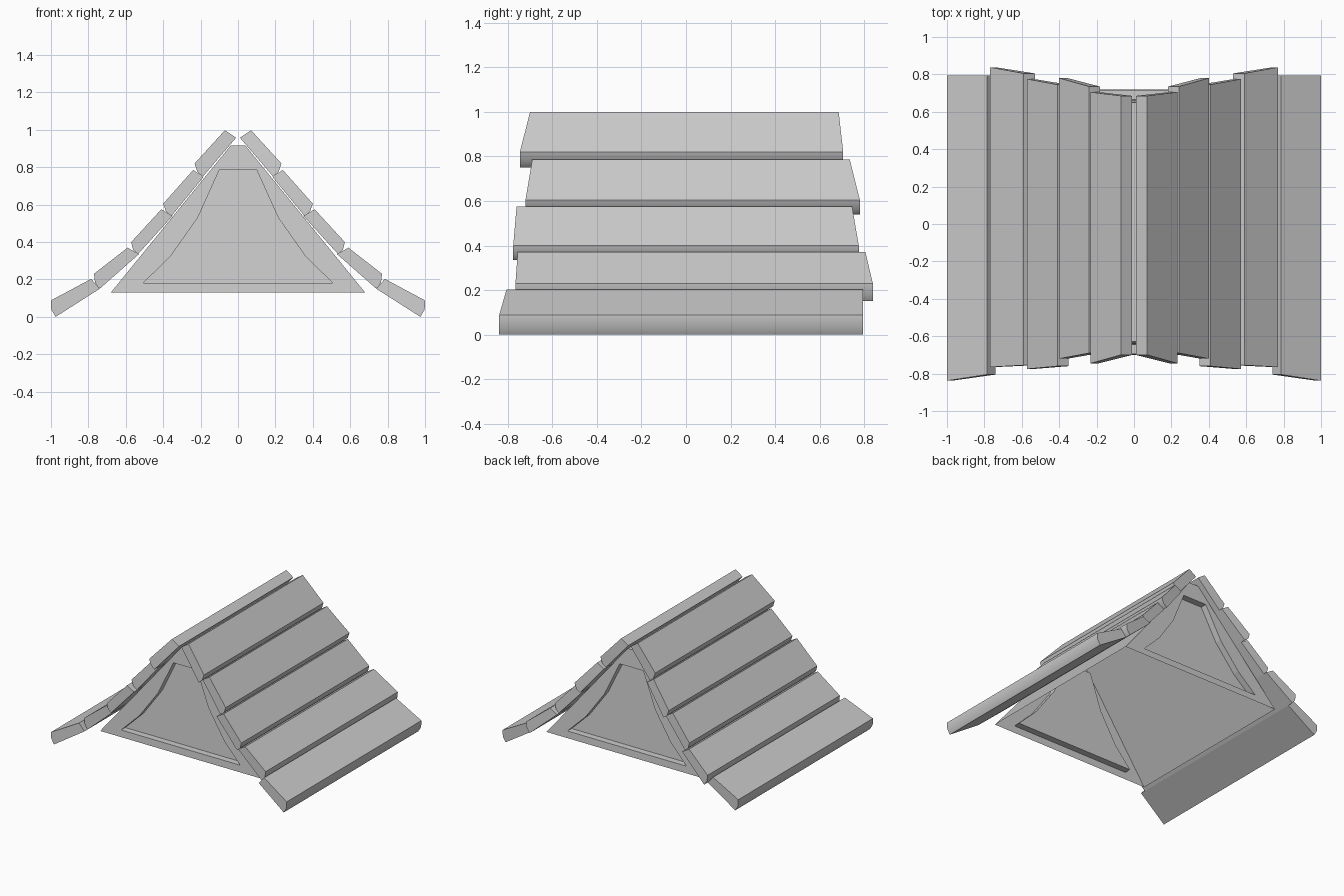
import bpy, bmesh
from math import radians
from mathutils import Vector

if "Cube" in bpy.data.objects:
    bpy.data.objects.remove(bpy.data.objects["Cube"])


def make_object(name, verts, faces, smooth=False):
    mesh = bpy.data.meshes.new(name)
    mesh.from_pydata(verts, [], faces)
    bm = bmesh.new()
    bm.from_mesh(mesh)
    bmesh.ops.recalc_face_normals(bm, faces=bm.faces)
    bm.to_mesh(mesh)
    bm.free()
    obj = bpy.data.objects.new(name, mesh)
    bpy.context.collection.objects.link(obj)
    if smooth:
        bpy.ops.object.select_all(action='DESELECT')
        obj.select_set(True)
        bpy.context.view_layer.objects.active = obj
        bpy.ops.object.shade_smooth_by_angle(angle=radians(46))
    return obj


# Roof planks: x,z of outer top, outer bottom, inner bottom, inner top;
# then front/back y at the upper edge and at the lower edge
PLANKS = [
    ([(.07, .998), (.232, .82), (.188, .75), (.01, .958)], (-.70, .685), (-.745, .705)),
    ([(.24, .785), (.40, .605), (.355, .54), (.183, .75)], (-.69, .735), (-.72, .78)),
    ([(.41, .575), (.571, .40), (.535, .335), (.35, .54)], (-.76, .745), (-.775, .775)),
    ([(.59, .37), (.77, .23), (.74, .15), (.53, .335)], (-.755, .805), (-.765, .838)),
    ([(.785, .203), (1.0, .088), (.975, 0), (.74, .15)], (-.805, .795), (-.838, .795)),
]
for side, sx in (("left", -1), ("right", 1)):
    for i, (prof, y_top, y_low) in enumerate(PLANKS):
        ot, ob, ib, it = map(Vector, prof)
        # slightly rounded lower edge
        nose = (ob + ib) / 2 + (ob - ot).normalized() * 0.012
        if i == 4:
            nose.x = min(nose.x, 1.0)
        pts = (ot, ob, nose, ib, it)
        ys = (y_top, y_low, y_low, y_low, y_top)
        verts = [(sx * p.x, y[k], p.y) for k in (0, 1) for p, y in zip(pts, ys)]
        # end faces are split where the plank's end line bends
        faces = [(0, 1, 3, 4), (1, 2, 3), (5, 6, 8, 9), (6, 7, 8)]
        faces += [(k, (k + 1) % 5, (k + 1) % 5 + 5, k + 5) for k in range(5)]
        make_object(f"roof_plank_{side}_{i + 1}", verts, faces, True)

# Attic shell: open underneath, gables lean inward, each with a recessed panel
outer = [(-.68, .13), (.68, .13), (.04, .915), (-.04, .915)]
half = [(.505, .182), (.36, .325), (.215, .53), (.10, .785)]
inner = half + [(-x, z) for x, z in reversed(half)]
DEPTH, LEAN = 0.05, 0.09
verts, faces = [], []
for y0, d in ((-.70, 1), (.72, -1)):
    def at(pts, inset=0):
        return [(x, y0 + d * (inset + LEAN * (z - .13)), z) for x, z in pts]
    b = len(verts)
    verts += at(outer) + at(inner) + at(inner, DEPTH)
    i0, r0 = b + 4, b + 12
    # gable frame
    faces += [(b, b + 1, i0, i0 + 7),
              (b + 1, b + 2, i0 + 3, i0 + 2, i0 + 1, i0),
              (b + 2, b + 3, i0 + 4, i0 + 3),
              (b + 3, b, i0 + 7, i0 + 6, i0 + 5, i0 + 4)]
    # recess walls and panel
    faces += [(i0 + k, i0 + (k + 1) % 8, r0 + (k + 1) % 8, r0 + k) for k in range(8)]
    faces.append(tuple(range(r0, r0 + 8)))
# slopes and ridge strip
n = 20
faces += [(k, (k + 1) % 4, n + (k + 1) % 4, n + k) for k in (1, 2, 3)]
make_object("attic_shell", verts, faces)
